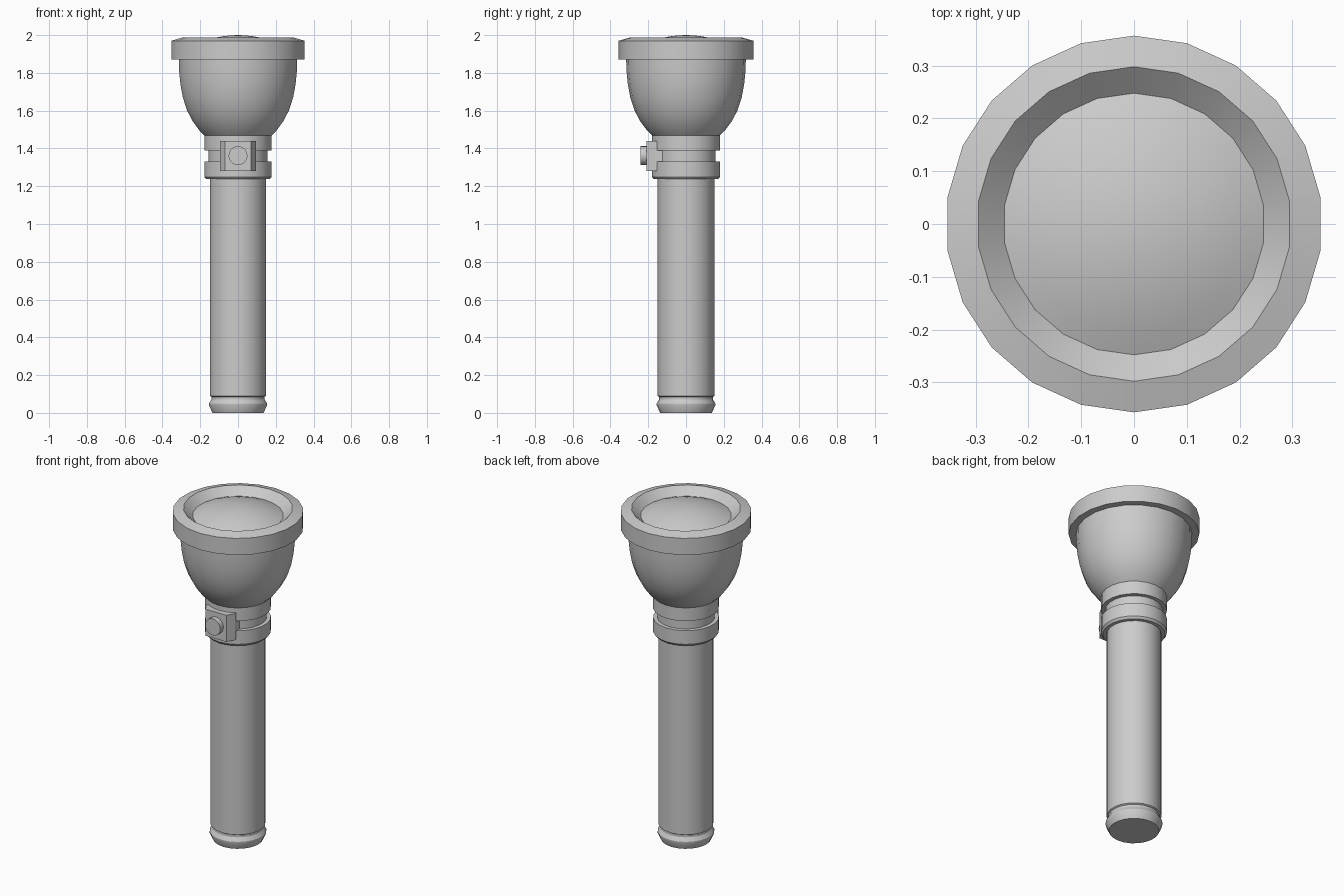
import bpy, bmesh, math

if "Cube" in bpy.data.objects:
    bpy.data.objects.remove(bpy.data.objects["Cube"])


def finish(name, bm, angle):
    bmesh.ops.recalc_face_normals(bm, faces=bm.faces)
    mesh = bpy.data.meshes.new(name)
    bm.to_mesh(mesh)
    bm.free()
    ob = bpy.data.objects.new(name, mesh)
    bpy.context.collection.objects.link(ob)
    bpy.ops.object.select_all(action='DESELECT')
    ob.select_set(True)
    bpy.context.view_layer.objects.active = ob
    if angle:
        bpy.ops.object.shade_smooth_by_angle(angle=math.radians(angle))
    return ob


def lathe(name, profile, sides=22, angle=30):
    """Revolve (radius, z) points around z; radius 0 makes a pole."""
    bm = bmesh.new()
    rings = []
    for r, z in profile:
        if r == 0:
            rings.append([bm.verts.new((0, 0, z))] * sides)
        else:
            rings.append([bm.verts.new((r * math.sin(2 * math.pi * i / sides),
                                        r * math.cos(2 * math.pi * i / sides), z))
                          for i in range(sides)])
    for a, b in zip(rings, rings[1:]):
        for i in range(sides):
            j = (i + 1) % sides
            quad = list(dict.fromkeys((a[i], a[j], b[j], b[i])))
            bm.faces.new(quad)
    return finish(name, bm, angle)


def extrude(name, outline, length, place, angle=30):
    """Prism from a 2D outline; place(u, v, w) maps to 3D."""
    bm = bmesh.new()
    base = bm.faces.new([bm.verts.new(place(u, v, 0)) for u, v in outline])
    top = bmesh.ops.extrude_face_region(bm, geom=[base])['geom']
    shift = [a - b for a, b in zip(place(0, 0, length), place(0, 0, 0))]
    bmesh.ops.translate(bm, vec=shift,
                        verts=[v for v in top if isinstance(v, bmesh.types.BMVert)])
    return finish(name, bm, angle)


# handle tube with flared end cap
lathe("handle", [(0.15, 1.25), (0.15, 0.09), (0.142, 0.085), (0.142, 0.07)])
lathe("end_cap", [(0.14, 0.075), (0.155, 0.05), (0.155, 0.04), (0.137, 0.0), (0, 0)])

# grooved collar
lathe("collar", [(0.14, 1.47), (0.18, 1.47), (0.18, 1.39), (0.157, 1.39),
                 (0.157, 1.332), (0.18, 1.332), (0.18, 1.25), (0.17, 1.237),
                 (0.14, 1.237)])

# reflector bowl
lathe("reflector_bowl", [(0.10, 1.455), (0.178, 1.467), (0.207, 1.496), (0.243, 1.545),
                         (0.272, 1.60), (0.295, 1.67), (0.308, 1.74),
                         (0.315, 1.81), (0.317, 1.88)])

# head rim with sloped inner lip
lathe("head_rim", [(0.30, 1.87), (0.357, 1.87), (0.357, 1.97), (0.298, 1.987),
                   (0.248, 1.943)])

# domed lens
lens = [(0.248 * k / 6, 2.0 - 0.057 * (k / 6) ** 2) for k in range(6, -1, -1)]
lathe("lens", lens)

# switch housing and round button on the front
extrude("switch_housing",
        [(-0.095, -0.12), (-0.095, -0.165), (-0.07, -0.21),
         (0.07, -0.21), (0.095, -0.165), (0.095, -0.12)],
        0.16, lambda u, v, w: (u, v, 1.28 + w), angle=0)
circle = [(0.05 * math.cos(math.tau * i / 20), 0.05 * math.sin(math.tau * i / 20))
          for i in range(20)]
extrude("switch_button", circle, 0.04, lambda u, v, w: (u, -0.20 - w, 1.362 + v))
